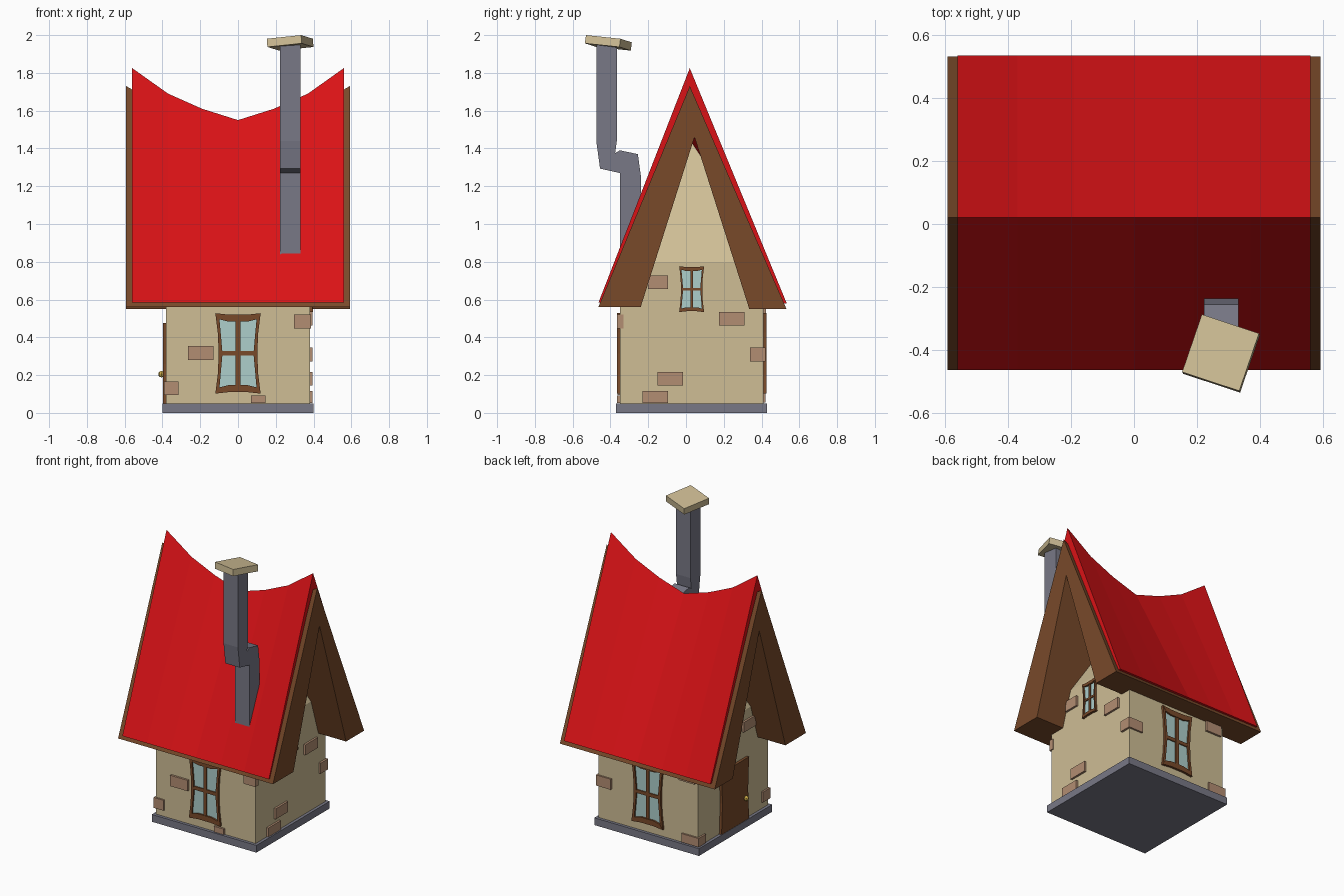
import bpy, bmesh, math
from mathutils import Matrix, Vector, Euler

if "Cube" in bpy.data.objects:
    bpy.data.objects.remove(bpy.data.objects["Cube"])


def mat(name, rgb):
    m = bpy.data.materials.new(name)
    m.diffuse_color = (*rgb, 1)
    m.use_nodes = True
    m.node_tree.nodes["Principled BSDF"].inputs["Base Color"].default_value = m.diffuse_color
    return m


WALL = mat("plaster", (0.62, 0.51, 0.30))
RED = mat("red_tiles", (0.70, 0.006, 0.008))
WOOD = mat("wood", (0.19, 0.068, 0.023))
STONE = mat("stone", (0.19, 0.19, 0.24))
GLASS = mat("glass", (0.42, 0.62, 0.60))
BRICK = mat("brick", (0.45, 0.27, 0.17))
GOLD = mat("brass", (0.60, 0.40, 0.06))


def finish(name, bm, material):
    bmesh.ops.recalc_face_normals(bm, faces=bm.faces)
    me = bpy.data.meshes.new(name)
    bm.to_mesh(me)
    bm.free()
    me.materials.append(material)
    ob = bpy.data.objects.new(name, me)
    bpy.context.collection.objects.link(ob)
    return ob


def loft(name, rings, material):
    """Join matching closed sections and cap both ends."""
    bm = bmesh.new()
    vs = [[bm.verts.new(p) for p in r] for r in rings]
    n = len(vs[0])
    for a, b in zip(vs, vs[1:]):
        for i in range(n):
            j = (i + 1) % n
            bm.faces.new((a[i], a[j], b[j], b[i]))
    bm.faces.new(vs[0])
    bm.faces.new(vs[-1])
    return finish(name, bm, material)


def box(name, lo, hi, material, rot=(0, 0, 0)):
    lo, hi = Vector(lo), Vector(hi)
    bm = bmesh.new()
    m = (Matrix.Translation((lo + hi) / 2) @ Euler(rot).to_matrix().to_4x4()
         @ Matrix.Diagonal((*(hi - lo), 1)))
    bmesh.ops.create_cube(bm, size=1, matrix=m)
    return finish(name, bm, material)


def wall_frame(side):
    """Local u along the wall, v up, d outward."""
    loc, ang = {"front": ((0, -0.35, 0), 0), "right": ((0.38, 0, 0), 90),
                "back": ((0, 0.41, 0), 180), "left": ((-0.38, 0, 0), 270)}[side]
    return (Matrix.Translation(loc) @ Matrix.Rotation(math.radians(ang), 4, 'Z')
            @ Matrix.Rotation(math.pi / 2, 4, 'X'))


def panel(name, side, pts, d0, d1, material):
    m = wall_frame(side)
    return loft(name, [[m @ Vector((u, v, d)) for u, v in pts] for d in (d0, d1)], material)


def rect(u0, u1, v0, v1):
    return [(u0, v0), (u1, v0), (u1, v1), (u0, v1)]


# Stone base, walls and the pointed upper wall
box("base", (-0.4, -0.37, 0), (0.4, 0.43, 0.05), STONE)
bm = bmesh.new()
low = [bm.verts.new((x, y, 0.05)) for x, y in rect(-0.38, 0.38, -0.35, 0.41)]
top = [bm.verts.new((x, y, 0.8)) for x, y in rect(-0.38, 0.38, -0.35, 0.41)]
tip = bm.verts.new((0, 0.04, 1.48))
bm.faces.new(low)
for i in range(4):
    j = (i + 1) % 4
    bm.faces.new((low[i], low[j], top[j], top[i]))
    bm.faces.new((top[i], top[j], tip))
finish("walls", bm, WALL)

# Sagging roof: timber frame beneath, red cover above
dips = [(0.56, 0.0), (0.37, 0.135), (0.19, 0.215), (0.0, 0.275)]
half = [(-x, d) for x, d in dips]
sag = half + [(-x, d) for x, d in reversed(half[:-1])]


def timber(x, ridge):
    return [(x, -0.464, 0.56), (x, 0.02, ridge), (x, 0.532, 0.55),
            (x, 0.335, 0.55), (x, 0.045, 1.46), (x, -0.24, 0.56)]


def cover(x, ridge):
    return [(x, -0.463, 0.585), (x, 0.02, ridge), (x, 0.534, 0.578),
            (x, 0.515, 0.578), (x, 0.02, ridge - 0.11), (x, -0.445, 0.585)]


rings = [timber(x * (0.592 / 0.56), 1.73 - d * 0.85) for x, d in sag]
loft("roof_timber", rings, WOOD)
loft("roof_cover", [cover(x, 1.825 - d) for x, d in sag], RED)

# Crooked chimney and its tilted cap
profile = [(-0.35, 0.8), (-0.35, 1.27), (-0.455, 1.293), (-0.475, 1.44), (-0.475, 1.955),
           (-0.365, 1.955), (-0.365, 1.45), (-0.375, 1.375), (-0.35, 1.39),
           (-0.255, 1.37), (-0.237, 1.24), (-0.237, 0.8)]
loft("chimney", [[(x, y, z) for y, z in profile] for x in (0.222, 0.332)], STONE)
box("chimney_cap", (0.18, -0.508, 1.937), (0.372, -0.314, 1.981), WALL, (-0.1, -0.1, -0.32))


# Windows with flared frames
def window(name, side, cu, cv, su, sv):
    def put(part, pts, d, material):
        panel(f"{name}_{part}", side, [(cu + u * su, cv + v * sv) for u, v in pts],
              -0.01, d, material)

    put("glass", rect(-0.098, 0.098, -0.19, 0.19), 0.004, GLASS)
    for s, a, b in ((1, "top", "right"), (-1, "bottom", "left")):
        put(a, [(-0.12, s * 0.213), (-0.05, s * 0.205), (0.05, s * 0.205), (0.12, s * 0.213),
                (0.098, s * 0.18), (0.05, s * 0.168), (-0.05, s * 0.168), (-0.098, s * 0.18)],
            0.016, WOOD)
        put(b, [(s * 0.12, 0.213), (s * 0.107, 0.11), (s * 0.102, 0), (s * 0.107, -0.11),
                (s * 0.12, -0.213), (s * 0.098, -0.18), (s * 0.082, 0), (s * 0.098, 0.18)],
            0.015, WOOD)
    put("upright", rect(-0.012, 0.012, -0.185, 0.185), 0.012, WOOD)
    put("crossbar", rect(-0.09, 0.09, -0.012, 0.012), 0.011, WOOD)


window("front_window", "front", 0, 0.315, 1, 1)
window("back_window", "back", 0, 0.315, 1, 1)
window("gable_window", "right", 0.03, 0.655, 0.55, 0.57)

# Door and knob on the left wall
panel("door", "left", [(-0.18, 0.05), (0.12, 0.05), (0.11, 0.26), (0.12, 0.475),
                       (-0.18, 0.475), (-0.17, 0.26)], -0.01, 0.018, WOOD)
bm = bmesh.new()
bmesh.ops.create_uvsphere(bm, u_segments=8, v_segments=6, radius=0.017,
                          matrix=Matrix.Translation((-0.405, -0.08, 0.205)))
finish("door_knob", bm, GOLD)

# Bricks showing on the wall faces
bricks = [("front", -0.265, -0.13, 0.28, 0.355), ("front", 0.07, 0.145, 0.053, 0.092),
          ("front", 0.297, 0.387, 0.447, 0.52), ("right", -0.2, -0.095, 0.655, 0.727),
          ("right", 0.175, 0.31, 0.463, 0.535), ("right", -0.15, -0.015, 0.145, 0.217),
          ("right", -0.23, -0.095, 0.053, 0.115), ("left", 0.07, 0.2, 0.66, 0.73),
          ("back", 0.24, 0.36, 0.48, 0.55)]
for i, (side, *r) in enumerate(bricks):
    panel(f"brick_{i + 1}", side, rect(*r), -0.02, 0.014, BRICK)

# Bricks wrapping the corners
box("corner_brick_front", (-0.392, -0.362, 0.095), (-0.315, -0.28, 0.167), BRICK)
box("corner_brick_right", (0.28, 0.34, 0.272), (0.394, 0.422, 0.345), BRICK)
box("corner_brick_back", (-0.392, 0.34, 0.055), (-0.26, 0.422, 0.115), BRICK)
